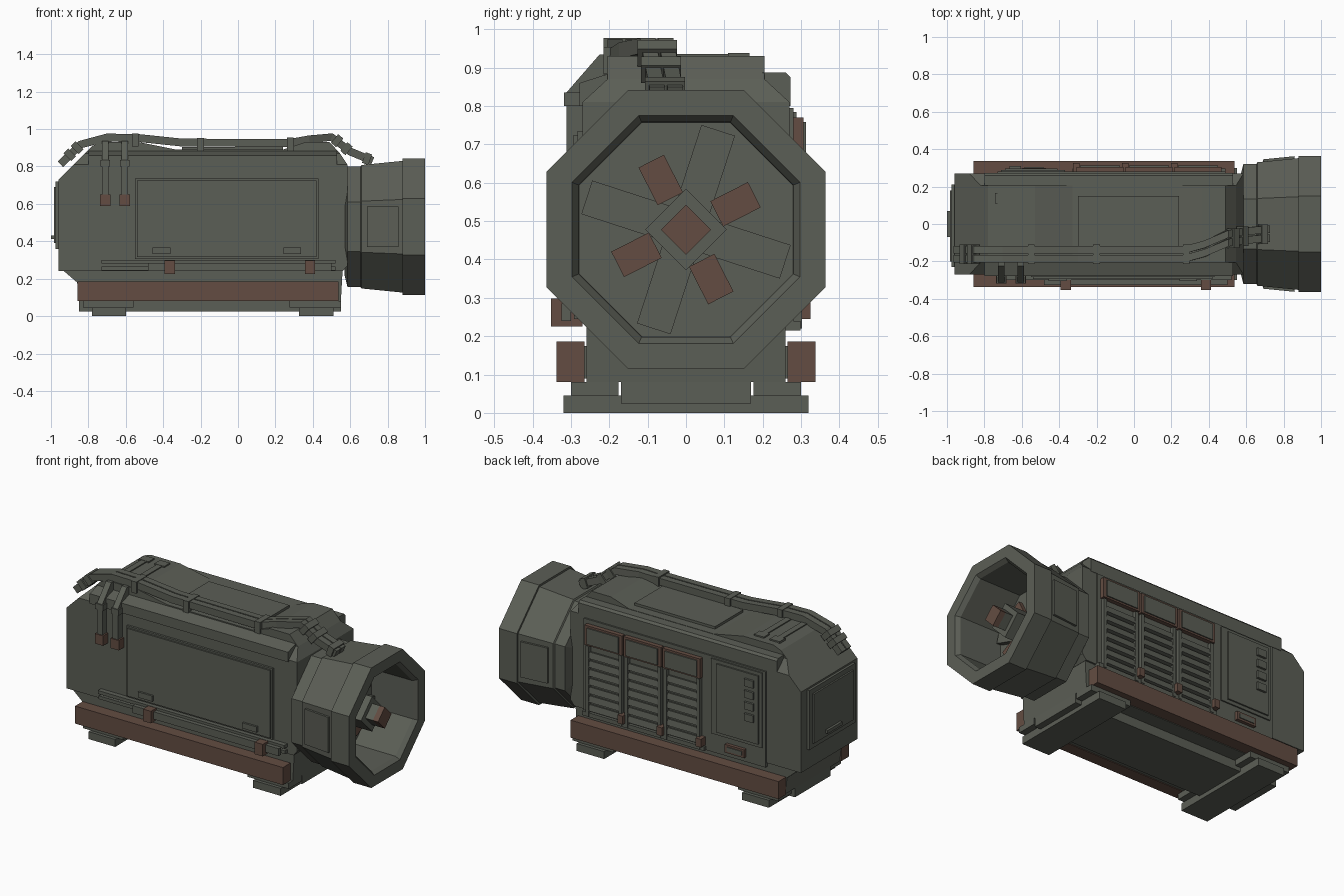
import bpy, bmesh, math
from mathutils import Vector, Matrix

old = bpy.data.objects.get("Cube")
if old:
    bpy.data.objects.remove(old, do_unlink=True)


def material(name, rgb):
    m = bpy.data.materials.new(name)
    m.use_nodes = True
    m.diffuse_color = (*rgb, 1)
    m.node_tree.nodes["Principled BSDF"].inputs["Base Color"].default_value = (*rgb, 1)
    return m


GREY = material("olive_grey", (0.105, 0.112, 0.092))
RUST = material("rust_brown", (0.125, 0.073, 0.054))


def finish(bm, name, mat):
    bmesh.ops.recalc_face_normals(bm, faces=bm.faces)
    me = bpy.data.meshes.new(name)
    bm.to_mesh(me)
    bm.free()
    me.materials.append(mat)
    ob = bpy.data.objects.new(name, me)
    bpy.context.collection.objects.link(ob)
    return ob


def box(name, xs, ys, zs, mat=GREY, turn=None):
    """Box from ranges; turn is an (angle, axis) rotation about its centre."""
    bm = bmesh.new()
    bmesh.ops.create_cube(bm, size=1)
    mid = Vector([(a + b) / 2 for a, b in (xs, ys, zs)])
    mx = Matrix.Diagonal([abs(b - a) for a, b in (xs, ys, zs)]).to_4x4()
    if turn:
        mx = Matrix.Rotation(math.radians(turn[0]), 4, turn[1]) @ mx
    bm.transform(Matrix.Translation(mid) @ mx)
    return finish(bm, name, mat)


def loft(name, rings, mat=GREY, closed=False):
    """Skin a list of matching rings, capped or joined end to end."""
    bm = bmesh.new()
    vs = [[bm.verts.new(p) for p in r] for r in rings]
    n = len(vs[0])
    for a, b in zip(vs, vs[1:] + vs[:1] if closed else vs[1:]):
        for i in range(n):
            j = (i + 1) % n
            bm.faces.new((a[i], a[j], b[j], b[i]))
    if not closed:
        bm.faces.new(vs[0])
        bm.faces.new(vs[-1])
    return finish(bm, name, mat)


def prism(name, profile, width):
    """Side outline in x, z spread across y; width is a function of z."""
    return loft(name, [[(x, s * width(z), z) for x, z in profile] for s in (-1, 1)])


def sweep(name, path, w, h):
    """Rectangular duct along a path that mostly runs in x."""
    pts = [Vector(p) for p in path]
    rings = []
    for i, p in enumerate(pts):
        t = (pts[min(i + 1, len(pts) - 1)] - pts[max(i - 1, 0)]).normalized()
        up = Vector((-t.z, 0, t.x)).normalized() * h / 2
        side = Vector((0, w / 2, 0))
        rings.append([p + side + up, p - side + up, p - side - up, p + side - up])
    return loft(name, rings)


# Housing
prism("main_housing", [(-.96, .24), (-.96, .73), (-.88, .81), (.585, .81),
                       (.585, .27), (.56, .24)], lambda z: .27)
prism("roof_shoulder", [(-.88, .81), (-.82, .87), (.545, .87), (.585, .81)],
      lambda z: .27 - .065 * (z - .81) / .06)
prism("roof", [(-.82, .87), (-.78, .91), (-.73, .93), (-.53, .93), (-.33, .89), (.24, .89),
               (.36, .93), (.49, .93), (.545, .87)], lambda z: .205)
prism("lower_housing", [(-.93, .24), (-.86, .18), (-.85, .08), (.55, .08), (.56, .26),
                        (-.93, .26)], lambda z: .26)
box("roof_plate", (-.3, .24), (-.12, .15), (.88, .905))
for tag, section in (("front", [(-.2, .8), (-.278, .8), (-.278, .86), (-.2, .885)]),
                     ("back", [(.2, .8), (.272, .8), (.272, .875), (.26, .888), (.2, .888)])):
    loft(tag + "_roof_rail", [[(x, y, z) for y, z in section] for x in (-.8, .53)])

# Base, runners and feet
box("base_plate", (-.85, .55), (-.17, .17), (.025, .1))
for side, tag in ((-1, "front"), (1, "back")):
    box(tag + "_beam", (-.857, .538), (side * .265, side * .338), (.08, .186), RUST)
    box(tag + "_beam_mount", (-.84, .53), (side * .25, side * .27), (.09, .175))
for x0, x1, tag in ((-.78, -.6, "left_end"), (.325, .51, "right_end")):
    box(tag + "_foot", (x0, x1), (-.32, .32), (0, .045))
    for s in (-1, 1):
        box(tag + "_foot_pad", (x0 - .05, x1 + .04), (s * .176, s * .3), (.045, .08))

# Front door, step and clamps
box("front_door_frame", (-.55, .43), (-.283, -.26), (.305, .735))
box("front_door", (-.54, .42), (-.293, -.26), (.315, .725))
box("front_step", (-.73, .52), (-.292, -.26), (.245, .265))
box("front_step_lip", (-.73, .52), (-.3, -.26), (.28, .3))
box("front_rod", (-.48, .5), (-.325, -.3), (.24, .285))
for x in (-.41, .29):
    box("door_latch", (x - .048, x + .048), (-.305, -.28), (.332, .366))
for x in (-.365, .385):
    box("rod_clamp", (x - .027, x + .027), (-.352, -.27), (.225, .298), RUST)

# Left end hatch
box("end_hatch_frame", (-.975, -.95), (-.23, .21), (.36, .72))
box("end_hatch", (-.985, -.95), (-.2, .18), (.39, .69))
box("end_handle", (-1, -.98), (-.07, .07), (.412, .432))

# Back grille columns
box("back_panel", (-.73, .49), (.26, .28), (.215, .795))
for i in range(3):
    x1 = .462 - .262 * i
    x0 = x1 - .24
    for x in (x0, x1 - .02):
        box("grille_post", (x, x + .02), (.27, .302), (.22, .645))
    for k in range(7):
        z = .27 + .053 * k
        box("louvre", (x0 + .02, x1 - .02), (.276, .298), (z - .019, z + .019), GREY, (10, 'X'))
    # Window with a brown surround
    box("window_surround", (x0 - .006, x1 + .006), (.27, .306), (.65, .77), RUST)
    box("window_panel", (x0 + .014, x1 - .014), (.27, .313), (.66, .758))
    box("grille_clamp", (x0 - .025, x0 + .01), (.27, .325), (.245, .295), RUST)
box("grille_sill", (-.33, .49), (.27, .298), (.215, .24))

# Back control panel
box("control_frame", (-.71, -.37), (.26, .288), (.33, .785))
box("control_panel", (-.69, -.41), (.26, .297), (.35, .765))
for k in range(4):
    z = .5 + .07 * k
    box("control_button", (-.665, -.605), (.28, .31), (z - .022, z + .022))
box("back_handle", (-.6, -.47), (.26, .3), (.245, .295), RUST)
box("back_handle_face", (-.585, -.485), (.26, .305), (.257, .283))

# Octagonal exhaust, lathed around the x axis
CZ = .478
outline = [(.57, .26), (.585, .322), (.655, .322), (.66, .33), (.88, .352), (.88, .364),
           (1, .364), (1, .297), (.975, .28), (.7, .278), (.7, .02), (.57, .02)]
rings = []
for x, apothem in outline:
    r = apothem / math.cos(math.pi / 8)
    rings.append([(x, r * math.cos((k + .5) * math.pi / 4),
                   CZ + r * math.sin((k + .5) * math.pi / 4)) for k in range(8)])
loft("exhaust_cowl", rings, GREY, closed=True)
for s in (-1, 1):
    box("cowl_panel", (.69, .86), (s * .325, s * .354), (.37, .585), GREY, (s * 5.7, 'Z'))


def spoke(name, angle, r0, r1, half, x0, x1, mat):
    """Radial blade in the exhaust."""
    ob = box(name, (x0, x1), (r0, r1), (-half, half), mat)
    ob.data.transform(Matrix.Translation((0, 0, CZ)) @
                      Matrix.Rotation(math.radians(angle), 4, 'X'))


# Fan and hub
for k in range(4):
    spoke("fan_blade", 72 + 90 * k, .03, .272, .046, .69, .73, GREY)
    spoke("brown_blade", 27 + 90 * k, .09, .2, .037, .73, .755, RUST)
box("hub_base", (.69, .9), (-.075, .075), (CZ - .075, CZ + .075), GREY, (45, 'X'))
box("hub_core", (.88, .95), (-.046, .046), (CZ - .046, CZ + .046), GREY, (45, 'X'))
box("hub_cap", (.94, .985), (-.046, .046), (CZ - .046, CZ + .046), RUST, (45, 'X'))

# Twin roof ducts
route = [(-.95, .812, 0), (-.84, .918, 0), (-.7, .955, 0), (-.53, .952, 0), (-.3, .928, 0),
         (.27, .925, 0), (.38, .945, .03), (.5, .957, .085), (.6, .88, .1), (.72, .83, .11)]
for y in (-.138, -.185):
    sweep("roof_duct", [(x, y + dy, z) for x, z, dy in route], .04, .042)
for x, z in ((-.55, .947), (-.2, .922), (.28, .924)):
    box("duct_clamp", (x - .018, x + .018), (-.215, -.11), (z - .04, z + .03))
for x, z, y, a in ((-.9, .862, -.162, -45), (-.86, .9, -.162, -45), (.53, .938, -.075, 40),
                   (.58, .895, -.065, 40), (.69, .842, -.055, 20)):
    box("duct_collar", (x - .018, x + .018), (y - .052, y + .052), (z - .03, z + .03),
        GREY, (a, 'Y'))

# Straps over the roof and down the front
for x in (-.71, -.605):
    box("roof_strap", (x - .018, x + .018), (-.12, .14), (.92, .936))
    box("roof_strap_pad", (x - .033, x + .033), (.11, .165), (.92, .938))
    strap = [(-.19, .935), (-.225, .935), (-.312, .835), (-.312, .64), (-.26, .64),
             (-.26, .8), (-.19, .86)]
    loft("front_strap", [[(x + d, y, z) for y, z in strap] for d in (-.018, .018)])
    box("strap_buckle", (x - .026, x + .026), (-.318, -.265), (.8, .835))
    box("strap_end", (x - .028, x + .028), (-.318, -.265), (.59, .65), RUST)
